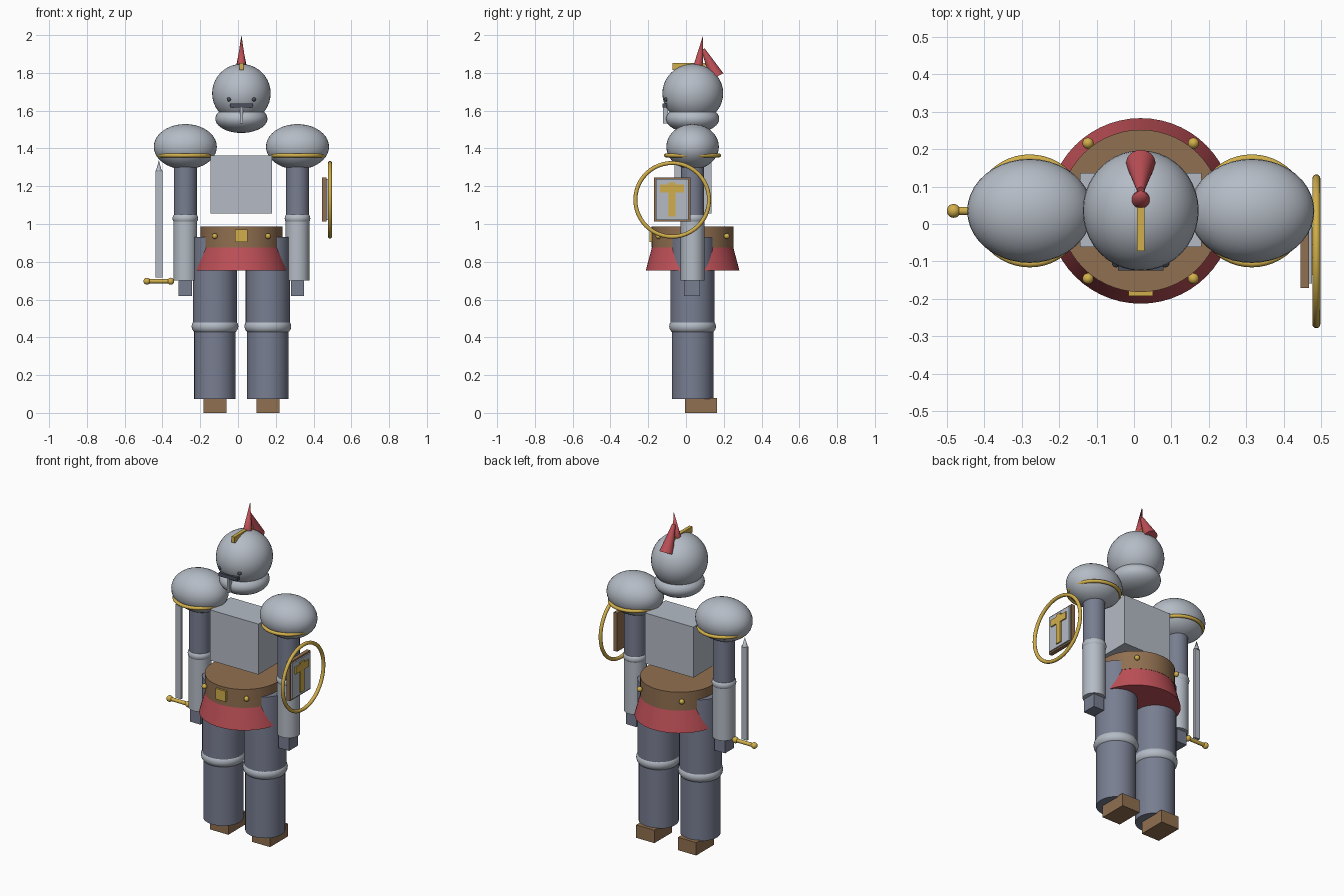
import bpy, math
from mathutils import Vector

if "Cube" in bpy.data.objects:
    bpy.data.objects.remove(bpy.data.objects["Cube"])

CX, CY = 0.018, 0.035  # body axis


def mat(name, r, g, b):
    m = bpy.data.materials.new(name)
    m.diffuse_color = (r, g, b, 1)
    m.use_nodes = True
    m.node_tree.nodes["Principled BSDF"].inputs["Base Color"].default_value = m.diffuse_color
    return m


STEEL = mat("steel", 0.46, 0.50, 0.56)
SLATE = mat("slate", 0.19, 0.21, 0.285)
DARK = mat("dark iron", 0.07, 0.08, 0.11)
BROWN = mat("leather brown", 0.28, 0.16, 0.08)
RED = mat("cloth red", 0.51, 0.08, 0.095)
GOLD = mat("gold", 0.64, 0.43, 0.07)


def finish(name, m, smooth=True):
    o = bpy.context.object
    o.name = o.data.name = name
    o.data.materials.append(m)
    bpy.ops.object.transform_apply(location=False, rotation=True, scale=True)
    if smooth:
        bpy.ops.object.shade_smooth_by_angle(angle=math.radians(35))
    return o


def ball(name, c, r, m, seg=40):
    bpy.ops.mesh.primitive_uv_sphere_add(segments=seg, ring_count=seg // 2, radius=1, location=c)
    bpy.context.object.scale = r if isinstance(r, tuple) else (r, r, r)
    return finish(name, m)


def box(name, c, size, m):
    bpy.ops.mesh.primitive_cube_add(size=1, location=c)
    bpy.context.object.scale = size
    return finish(name, m, False)


def rod(name, a, b, r0, r1, m, seg=40):
    a, b = Vector(a), Vector(b)
    d = b - a
    bpy.ops.mesh.primitive_cone_add(vertices=seg, radius1=r0, radius2=r1, depth=d.length,
                                    location=(a + b) / 2,
                                    rotation=d.to_track_quat('Z', 'Y').to_euler())
    return finish(name, m)


def ring(name, c, major, minor, m, rot=(0, 0, 0)):
    bpy.ops.mesh.primitive_torus_add(major_radius=major, minor_radius=minor, major_segments=48,
                                     minor_segments=16, location=c, rotation=rot)
    return finish(name, m)


# Helmet
ball("helmet", (CX, 0.036, 1.692), (0.155, 0.161, 0.155), STEEL)
ball("chin_guard", (CX, CY, 1.557), (0.138, 0.141, 0.075), STEEL)
box("helmet_ridge", (CX, 0.015, 1.834), (0.021, 0.175, 0.036), GOLD)
box("visor_slit", (CX, -0.112, 1.628), (0.122, 0.024, 0.021), DARK)
box("nose_guard", (CX, -0.108, 1.575), (0.015, 0.026, 0.088), STEEL)
for s in (-1, 1):
    ball("visor_rivet", (CX + s * 0.066, -0.105, 1.66), 0.011, DARK, 16)

# Plume
rod("plume_upright", (CX, 0.064, 1.835), (CX, 0.091, 2.0), 0.025, 0.0, RED)
rod("plume_tail", (CX, 0.163, 1.78), (CX, 0.090, 1.925), 0.039, 0.010, RED)

# Torso, belt and skirt
box("breastplate", (CX, 0.037, 1.209), (0.325, 0.198, 0.306), STEEL)
rod("belt", (CX, CY, 0.875), (CX, CY, 0.987), 0.217, 0.217, BROWN, 56)
rod("skirt", (CX, CY, 0.753), (CX, CY, 0.877), 0.248, 0.215, RED, 56)
box("buckle", (CX, CY - 0.218, 0.938), (0.066, 0.02, 0.064), GOLD)
for s in (-1, 1):
    for t in (-1, 1):
        ball("belt_rivet", (CX + s * 0.141, CY + t * 0.181, 0.936), 0.015, GOLD, 16)

for s, side in ((-1, "left"), (1, "right")):
    # Arms
    x = CX + s * 0.297
    ball(side + "_shoulder", (x, CY, 1.409), (0.167, 0.139, 0.12), STEEL)
    ring(side + "_shoulder_trim", (x, CY, 1.363), 0.141, 0.01, GOLD)
    rod(side + "_upper_arm", (x, CY, 1.02), (x, CY, 1.4), 0.061, 0.061, SLATE)
    ring(side + "_elbow", (x, CY, 1.03), 0.037, 0.031, STEEL)
    rod(side + "_forearm", (x, CY, 0.70), (x, CY, 1.03), 0.063, 0.063, STEEL)
    box(side + "_hand", (x, CY - 0.003, 0.665), (0.071, 0.086, 0.09), SLATE)
    # Legs
    x = CX + s * 0.14
    rod(side + "_thigh", (x, CY, 0.45), (x, CY, 0.932), 0.117, 0.117, SLATE)
    ring(side + "_knee", (x, CY, 0.458), 0.086, 0.038, STEEL)
    rod(side + "_shin", (x, CY, 0.073), (x, CY, 0.46), 0.11, 0.11, SLATE)
    box(side + "_foot", (x, 0.079, 0.039), (0.122, 0.17, 0.078), BROWN)

# Sword, held point up
SX = -0.419
box("sword_blade", (SX, CY, 1.0), (0.037, 0.014, 0.565), STEEL)
tip = rod("sword_tip", (SX, CY, 1.28), (SX, CY, 1.337), 0.016, 0.0, STEEL, 16)
rod("sword_guard", (SX - 0.063, CY, 0.697), (SX + 0.063, CY, 0.697), 0.011, 0.011, GOLD, 20)
for s in (-1, 1):
    ball("sword_guard_end", (SX + s * 0.063, CY, 0.697), 0.0185, GOLD, 20)

# Shield
SY, SZ = -0.073, 1.128
ring("shield_rim", (0.4875, SY, SZ), 0.195, 0.0105, GOLD, (0, math.pi / 2, 0))
box("shield_board", (0.456, SY, 1.13), (0.023, 0.195, 0.234), BROWN)
box("shield_plate", (0.471, SY, 1.13), (0.009, 0.172, 0.216), STEEL)
box("shield_cross_upright", (0.478, SY, 1.13), (0.01, 0.037, 0.182), GOLD)
box("shield_cross_bar", (0.478, SY, 1.188), (0.01, 0.127, 0.042), GOLD)
